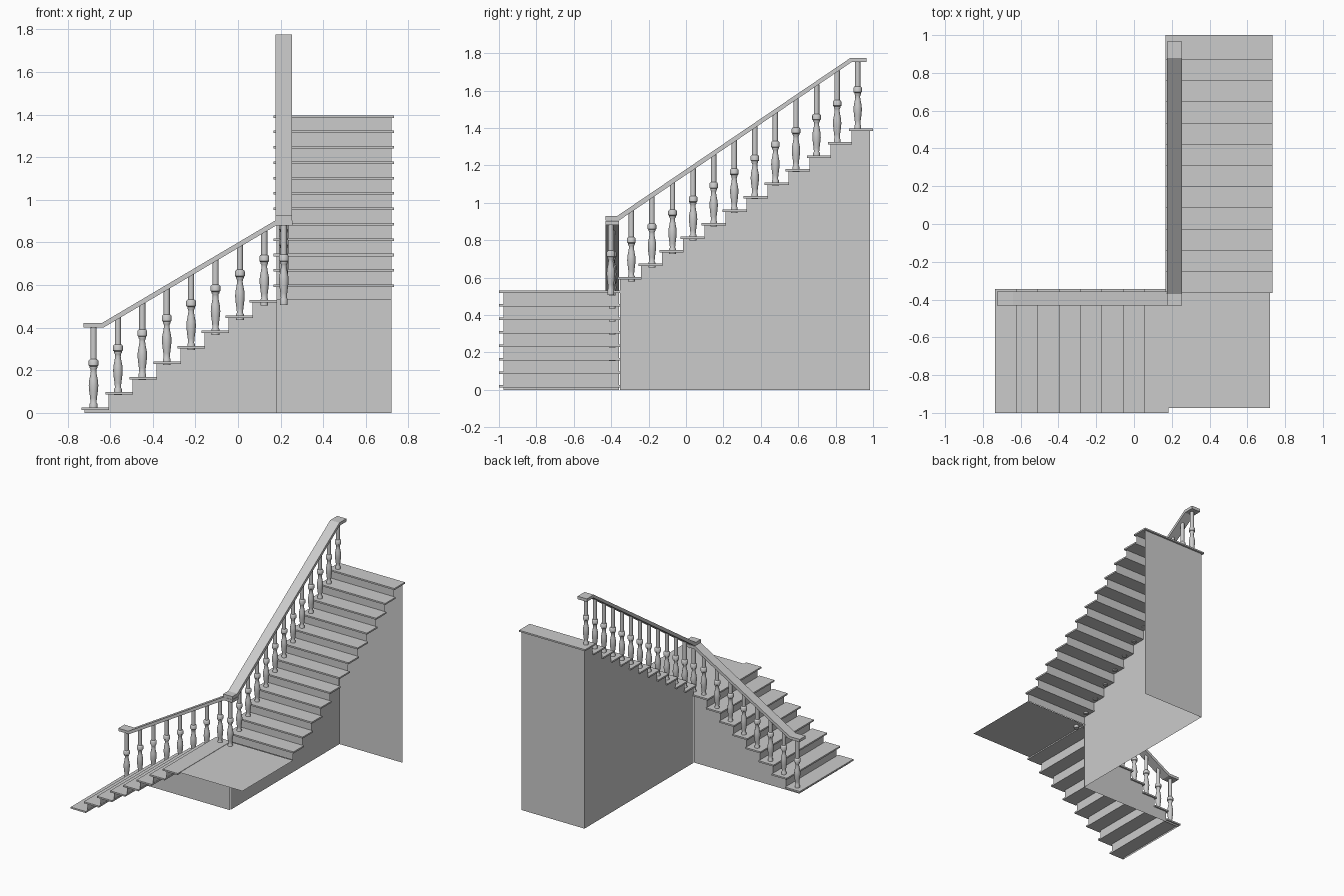
import bpy, bmesh, math

if "Cube" in bpy.data.objects:
    bpy.data.objects.remove(bpy.data.objects["Cube"])

RISE, T = 0.0722, 0.012          # step rise, tread thickness
WALL_X, WALL_Y, OUT_X, OUT_Y, BACK_Y = 0.181, -0.357, 0.72, -0.975, 0.985


def top(i):
    return 0.025 + RISE * i


def make(name, bm, smooth=False):
    bmesh.ops.recalc_face_normals(bm, faces=bm.faces)
    me = bpy.data.meshes.new(name)
    bm.to_mesh(me)
    bm.free()
    ob = bpy.data.objects.new(name, me)
    bpy.context.collection.objects.link(ob)
    if smooth:
        bpy.ops.object.select_all(action='DESELECT')
        ob.select_set(True)
        bpy.context.view_layer.objects.active = ob
        bpy.ops.object.shade_smooth_by_angle(angle=math.radians(40))
    return ob


def along_x(u, v, z):
    return (u, v, z)


def along_y(u, v, z):
    return (v, u, z)


def poly(bm, pts):
    return bm.faces.new([bm.verts.new(p) for p in pts])


def prism(bm, profile, v0, v1, place):
    """Extrude a (u, z) profile across the flight from v0 to v1."""
    f = poly(bm, [place(u, v0, z) for u, z in profile])
    ext = bmesh.ops.extrude_face_region(bm, geom=[f])
    a, b = place(0, v0, 0), place(0, v1, 0)
    vec = [q - p for p, q in zip(a, b)]
    bmesh.ops.translate(bm, vec=vec,
                        verts=[g for g in ext['geom'] if isinstance(g, bmesh.types.BMVert)])


def flight(name, place, start, pitch, first, count, tread_v, riser_v, wall_v, wall_end):
    treads, risers, wall = bmesh.new(), bmesh.new(), bmesh.new()
    base = 0 if first == 0 else top(first - 1)
    u_wall = start + 0.014
    outline = [(wall_end, 0), (u_wall, 0)]
    for k in range(count):
        u, z = start + pitch * k, top(first + k)
        prism(treads, [(u, z - T), (u + 0.129, z - T), (u + 0.129, z), (u, z)], *tread_v, place)
        r = u + 0.014
        poly(risers, [place(r, riser_v[0], base), place(r, riser_v[1], base),
                      place(r, riser_v[1], z - T), place(r, riser_v[0], z - T)])
        base = z
        if k:
            outline.append((r, outline[-1][1]))
        outline.append((r, z - T))
    outline.append((wall_end, outline[-1][1]))
    poly(wall, [place(u, wall_v, z) for u, z in outline])
    make(name + "_treads", treads)
    make(name + "_risers", risers)
    make(name + "_side_wall", wall)


# Two flights at right angles
flight("lower_flight", along_x, -0.735, 0.1127, 0, 8,
       (-1.0, -0.345), (OUT_Y, WALL_Y), WALL_Y, WALL_X)
flight("upper_flight", along_y, -0.366, 0.1124, 8, 12,
       (0.166, 0.732), (WALL_X, OUT_X), WALL_X, BACK_Y)

# Landing sheet and closing back wall
bm = bmesh.new()
poly(bm, [(WALL_X, OUT_Y, 0.528), (OUT_X, OUT_Y, 0.528),
          (OUT_X, WALL_Y + 0.005, 0.528), (WALL_X, WALL_Y + 0.005, 0.528)])
make("landing", bm)
bm = bmesh.new()
poly(bm, [(WALL_X, BACK_Y, 0), (OUT_X, BACK_Y, 0),
          (OUT_X, BACK_Y, top(19) - T), (WALL_X, BACK_Y, top(19) - T)])
make("back_wall", bm)

# Handrails: level ends with a sloping run
bm = bmesh.new()
prism(bm, [(-0.725, 0.40), (-0.632, 0.40), (0.18, 0.88), (0.255, 0.88),
           (0.255, 0.903), (0.175, 0.903), (-0.64, 0.421), (-0.725, 0.421)],
      -0.431, -0.357, along_x)
make("lower_handrail", bm)
bm = bmesh.new()
prism(bm, [(-0.431, 0.904), (-0.36, 0.904), (0.885, 1.752), (0.965, 1.752),
           (0.965, 1.775), (0.88, 1.775), (-0.37, 0.928), (-0.431, 0.928)],
      0.175, 0.254, along_y)
make("upper_handrail", bm)

# Turned balusters
PROFILE = [(0.018, 0), (0.018, 0.028), (0.014, 0.034), (0.016, 0.055), (0.020, 0.085),
           (0.0225, 0.112), (0.021, 0.135), (0.016, 0.16), (0.013, 0.18), (0.014, 0.19),
           (0.018, 0.197), (0.018, 0.203), (0.023, 0.207), (0.023, 0.229),
           (0.019, 0.235), (0.0145, 0.237)]


def baluster(name, x, y, z0, z1):
    bm = bmesh.new()
    n, rings = 16, []
    for r, z in PROFILE + [(0.0145, z1 - z0)]:
        rings.append([bm.verts.new((x + r * math.cos(2 * math.pi * k / n),
                                    y + r * math.sin(2 * math.pi * k / n), z0 + z))
                      for k in range(n)])
    for a, b in zip(rings, rings[1:]):
        for k in range(n):
            bm.faces.new((a[k], a[(k + 1) % n], b[(k + 1) % n], b[k]))
    bm.faces.new(rings[0])
    bm.faces.new(rings[-1])
    make(name, bm, True)


def rail_z(u, u0, z0, u1, z1):
    t = min(max((u - u0) / (u1 - u0), 0), 1)
    return z0 + (z1 - z0) * t + 0.008


for i in range(8):
    x = -0.678 + 0.1145 * i
    baluster(f"lower_baluster_{i + 1}", x, -0.395, 0.015 + 0.07 * i,
             rail_z(x, -0.632, 0.40, 0.18, 0.88))
baluster("corner_baluster", 0.215, -0.402, 0.507, 0.885)
for i in range(12):
    y = -0.292 + 0.11 * i
    baluster(f"upper_baluster_{i + 1}", 0.215, y, 0.58 + 0.0732 * i,
             rail_z(y, -0.36, 0.904, 0.885, 1.752))
